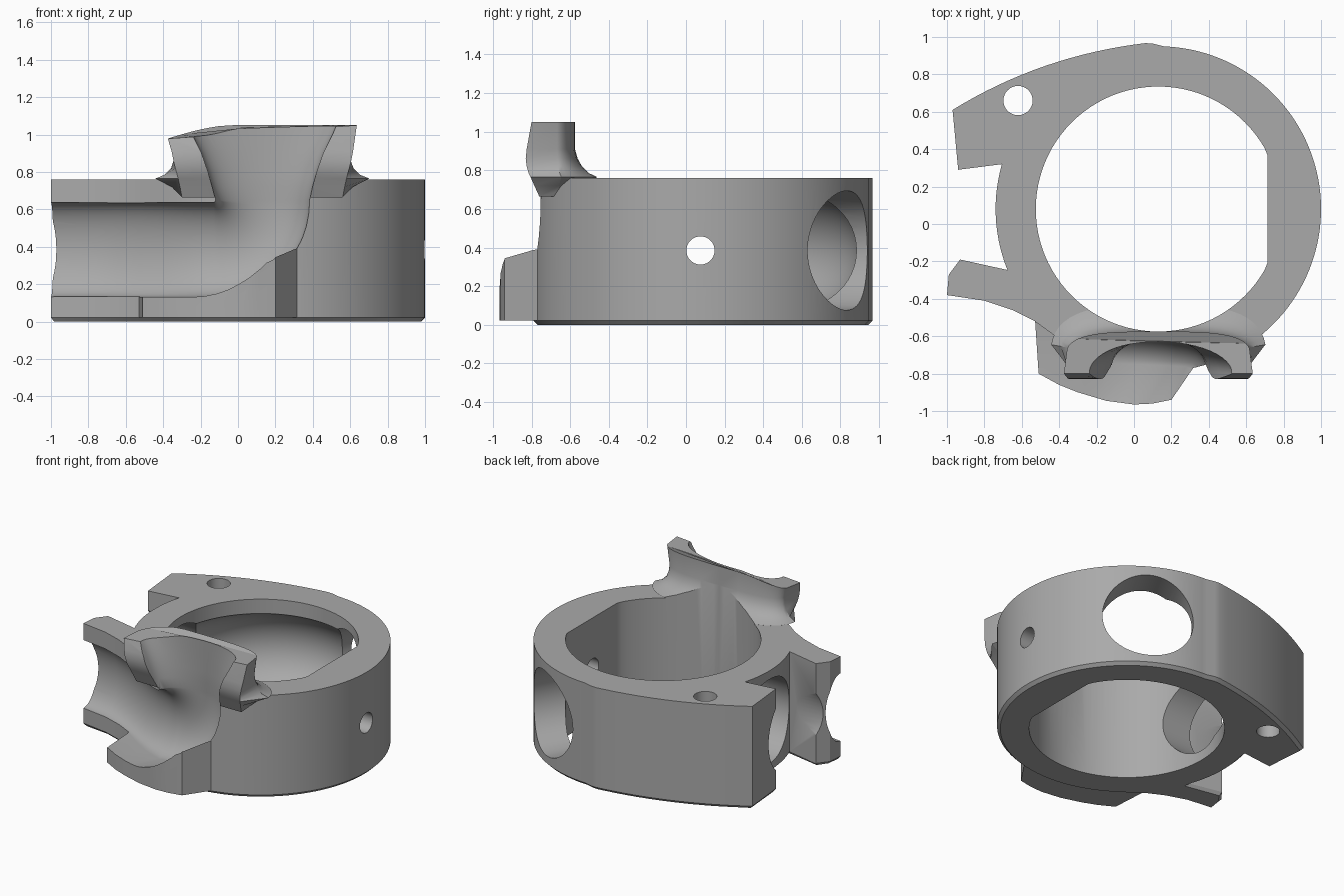
import bpy, bmesh
from math import sin, cos, pi, radians
from mathutils import Vector

if "Cube" in bpy.data.objects:
    bpy.data.objects.remove(bpy.data.objects["Cube"])

grey = bpy.data.materials.new("plain_grey")
grey.use_nodes = True
grey.diffuse_color = (0.4, 0.4, 0.4, 1)
grey.node_tree.nodes["Principled BSDF"].inputs["Base Color"].default_value = (0.4, 0.4, 0.4, 1)

CX, CY, MID = 0.13, 0.08, 0.385      # ring axis and port height
TOP, CHAMFER = 0.76, 0.022


def loft(name, rings, chamfer=0):
    """Closed solid through a list of equal-length rings."""
    bm = bmesh.new()
    loops = [[bm.verts.new(p) for p in ring] for ring in rings]
    n = len(loops[0])
    for a, b in zip(loops, loops[1:]):
        for i in range(n):
            j = (i + 1) % n
            bm.faces.new((a[i], a[j], b[j], b[i]))
    base = bm.faces.new(loops[0])
    bm.faces.new(loops[-1])
    bmesh.ops.recalc_face_normals(bm, faces=bm.faces)
    if chamfer:
        bmesh.ops.inset_region(bm, faces=[base], thickness=chamfer, depth=chamfer)
    me = bpy.data.meshes.new(name)
    bm.to_mesh(me)
    bm.free()
    me.materials.append(grey)
    ob = bpy.data.objects.new(name, me)
    bpy.context.collection.objects.link(ob)
    return ob


def prism(name, outline, z0, z1, chamfer=0):
    return loft(name, [[(x, y, z) for x, y in outline] for z in (z0, z1)], chamfer)


def rod(name, start, end, r, n=64):
    a, b = Vector(start), Vector(end)
    q = (b - a).to_track_quat('Z', 'Y')
    circle = [q @ Vector((r * cos(2 * pi * i / n), r * sin(2 * pi * i / n), 0)) for i in range(n)]
    return loft(name, [[c + v for v in circle] for c in (a, b)])


def arc(r, a0, a1, n):
    angles = [radians(a0 + (a1 - a0) * i / n) for i in range(n + 1)]
    return [(CX + r * cos(a), CY + r * sin(a)) for a in angles]


def combine(target, other, operation):
    m = target.modifiers.new(operation, 'BOOLEAN')
    m.operation, m.object, m.solver = operation, other, 'EXACT'
    bpy.context.view_layer.objects.active = target
    bpy.ops.object.modifier_apply(modifier=m.name)
    bpy.data.objects.remove(other)


# Ring body with the two side lugs
outline = arc(0.87, 88, -122, 84)
outline += [(-0.42, -0.6), (-0.53, -0.52), (-0.65, -0.46), (-0.8, -0.41),
            (-1, -0.38), (-0.99, -0.27), (-0.93, -0.19)]
outline += arc(0.87, 202, 164, 14) + [(-0.94, 0.29)]
p0, p1, p2 = Vector((-0.97, 0.61)), Vector((-0.5, 0.9)), Vector((0.06, 0.967))
for i in range(17):
    t = i / 16
    outline.append(tuple(p0 * (1 - t) ** 2 + p1 * 2 * t * (1 - t) + p2 * t * t))
outline.append((0.1, 0.965))
body = prism("valve_ring_body", outline, CHAMFER, TOP, CHAMFER)

# Lower front shelf
shelf = prism("front_shelf",
              [(-0.53, -0.5), (-0.51, -0.8), (-0.4, -0.86), (-0.3, -0.9), (-0.15, -0.945),
               (0, -0.965), (0.1, -0.96), (0.2, -0.94), (0.33, -0.75), (0.2, -0.65)],
              CHAMFER, 0.39)
combine(body, shelf, 'UNION')

# Upright spout with a flared foot
spout_rings = []
for z, w, front, flare in [(0.665, 0.43, -0.76, 0.0), (0.72, 0.44, -0.785, 0.06),
                           (0.765, 0.45, -0.805, 0.14), (0.785, 0.455, -0.815, 0.085),
                           (0.82, 0.465, -0.825, 0.04), (0.86, 0.475, -0.83, 0.015),
                           (0.91, 0.485, -0.825, 0), (1.05, 0.505, -0.8, 0)]:
    half = [(w, front)]
    for i in range(1, 12):
        a = pi / 2 * i / 12
        half.append(((w - 0.015 + flare) * cos(a) ** 0.55, -0.685 + (0.11 + flare) * sin(a) ** 0.9))
    pts = half + [(0, -0.575 + flare)] + [(-x, y) for x, y in reversed(half)]
    ring = []
    for x, y in pts:
        drop = 0.07 * (max(0, -0.18 - x) / 0.32) ** 1.5 if z > 1 else 0
        ring.append((CX + x, y, z - drop))
    spout_rings.append(ring)
combine(body, loft("spout", spout_rings), 'UNION')

# Open channel: runs along the side, bends upward and widens in the spout
CUSP_X, BEND = -0.13, 0.262
stations = [(x, y, MID, 0, 0.252, d) for x, y, d in
            [(-1.4, -0.36, 0.14), (-1, -0.38, 0.14), (-0.8, -0.415, 0.14), (-0.65, -0.475, 0.14),
             (-0.53, -0.535, 0.14), (-0.4, -0.615, 0.15), (-0.27, -0.69, 0.16)]]
for i in range(13):
    a = pi / 2 * i / 12
    stations.append((CUSP_X + BEND * sin(a), -0.745 - 0.03 * i / 12,
                     MID + BEND - BEND * cos(a), a, 0.253, 0.17))
for z, w in [(0.72, 0.268), (0.8, 0.29), (0.9, 0.325), (1.0, 0.375), (1.15, 0.44)]:
    stations.append((CX, -0.78 - 0.05 * (z - 0.65), z, pi / 2, w, 0.17))
channel_rings = []
for x, y, z, a, r, depth in stations:
    c, n = Vector((x, y, z)), Vector((sin(a), 0, -cos(a)))
    slant = min(1, 2 - a / (pi / 4))
    out = Vector((-0.58 * max(0, slant), -1, 0)) * 0.5
    ring = [c + n * r * cos(pi * i / 24) + Vector((0, depth * sin(pi * i / 24), 0))
            for i in range(25)]
    channel_rings.append(ring + [c - n * r + out, c + n * r + out])
combine(body, loft("channel_cutter", channel_rings), 'DIFFERENCE')

# Main bore with one flat side
bore = [(min(x, 0.713), y) for x, y in arc(0.655, 0, 360, 96)[:-1]]
combine(body, prism("bore_cutter", bore, -0.2, 1.3), 'DIFFERENCE')

# Curved recess inside the wall joining the two large ports
recess = []
for i in range(33):
    a = radians(60 + 120 * i / 32)
    recess.append([(CX + (0.5 + 0.31 * cos(t)) * cos(a), CY + (0.5 + 0.31 * cos(t)) * sin(a),
                    MID + 0.31 * sin(t)) for t in [2 * pi * k / 48 for k in range(48)]])
combine(body, loft("recess_cutter", recess), 'DIFFERENCE')

# Large side ports, pin hole and lug hole
back = Vector((cos(radians(60)), sin(radians(60)), 0))
axis = Vector((CX, CY, MID))
for name, start, end, r in [
        ("left_port", axis - Vector((0.4, 0, 0)), (-1.4, CY, MID), 0.311),
        ("back_port", axis + back * 0.4, axis + back * 1.3, 0.309),
        ("pin_hole", (0.5, 0.075, MID), (1.3, 0.075, MID), 0.073),
        ("lug_hole", (-0.62, 0.66, -0.2), (-0.62, 0.66, 1), 0.078)]:
    combine(body, rod(name, start, end, r), 'DIFFERENCE')

# Smooth curved walls, keep edges sharp
bpy.ops.object.select_all(action='DESELECT')
body.select_set(True)
bpy.context.view_layer.objects.active = body
bpy.ops.object.shade_smooth_by_angle(angle=radians(30))
